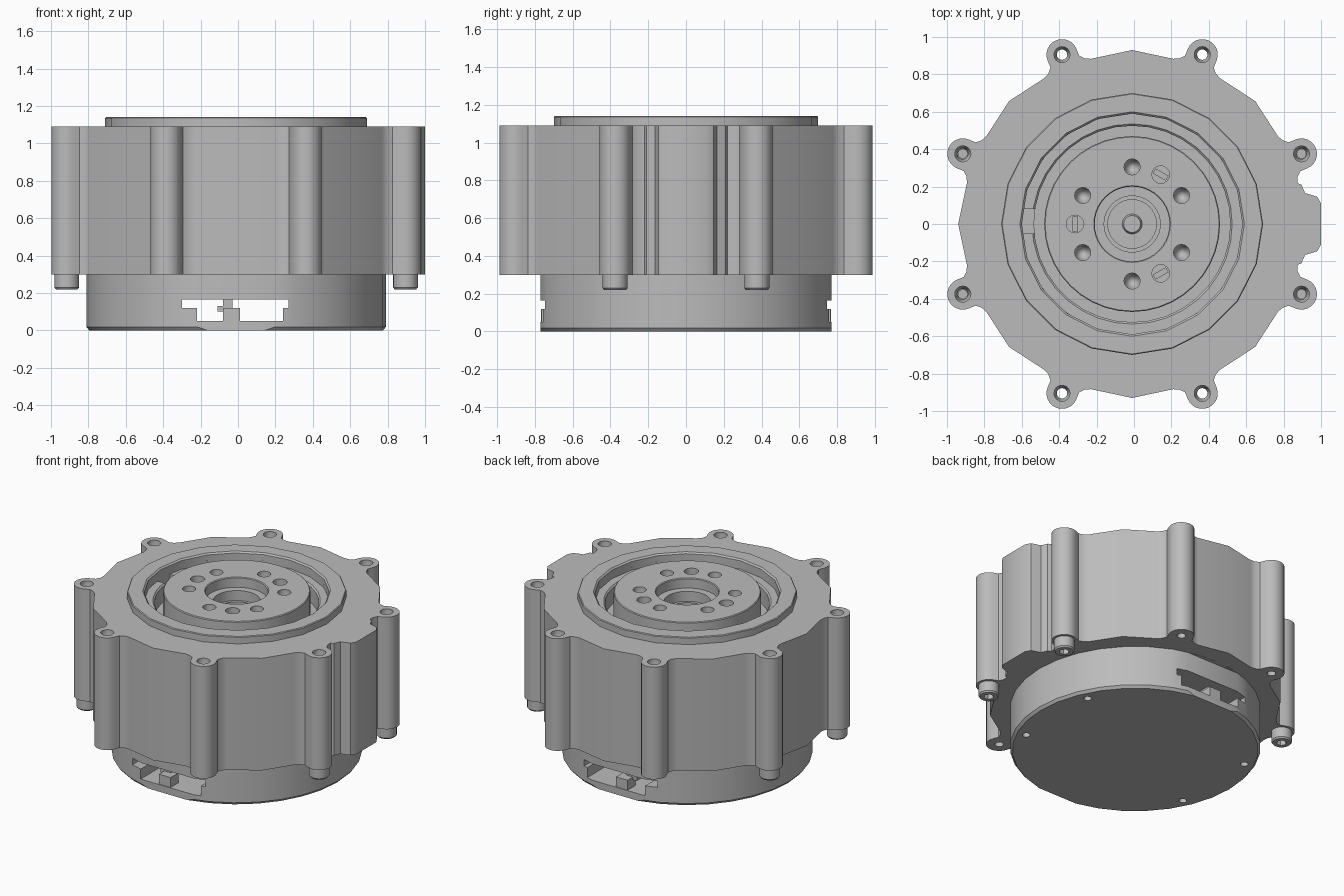
import bpy, bmesh
from math import sin, cos, pi, radians
from mathutils import Matrix

if "Cube" in bpy.data.objects:
    bpy.data.objects.remove(bpy.data.objects["Cube"])

CX = -0.01          # axis of the round parts
LUG_R = 0.98        # lug circle radius

grey = bpy.data.materials.new("satin_grey")
grey.use_nodes = True
COLOR = (0.5, 0.5, 0.5, 1)
grey.diffuse_color = COLOR
grey.node_tree.nodes["Principled BSDF"].inputs["Base Color"].default_value = COLOR


def make(name, bm):
    bmesh.ops.recalc_face_normals(bm, faces=bm.faces)
    mesh = bpy.data.meshes.new(name)
    bm.to_mesh(mesh)
    bm.free()
    mesh.materials.append(grey)
    ob = bpy.data.objects.new(name, mesh)
    bpy.context.collection.objects.link(ob)
    return ob


def prism(name, points, z0, z1):
    bm = bmesh.new()
    face = bm.faces.new([bm.verts.new((x + CX, y, z0)) for x, y in points])
    up = bmesh.ops.extrude_face_region(bm, geom=[face])["geom"]
    bmesh.ops.translate(bm, vec=(0, 0, z1 - z0),
                        verts=[v for v in up if isinstance(v, bmesh.types.BMVert)])
    return make(name, bm)


def lathe(name, profile, sides, x=0, y=0, closed=False):
    """Spin (radius, z) points round a vertical axis."""
    bm = bmesh.new()
    vs = [bm.verts.new((r, 0, z)) for r, z in profile]
    pairs = list(zip(vs, vs[1:])) + ([(vs[-1], vs[0])] if closed else [])
    edges = [bm.edges.new(p) for p in pairs]
    bmesh.ops.spin(bm, geom=vs + edges, axis=(0, 0, 1), cent=(0, 0, 0),
                   angle=2 * pi, steps=sides, use_duplicate=False)
    bmesh.ops.remove_doubles(bm, verts=bm.verts, dist=1e-5)
    bmesh.ops.translate(bm, vec=(x + CX, y, 0), verts=bm.verts)
    return make(name, bm)


def rod(name, x, y, r, z0, z1, sides=16):
    return lathe(name, [(0, z0), (r, z0), (r, z1), (0, z1)], sides, x, y)


def box(name, x0, x1, y0, y1, z0, z1, turn=0):
    bm = bmesh.new()
    bmesh.ops.create_cube(bm, size=1)
    bmesh.ops.scale(bm, vec=(x1 - x0, y1 - y0, z1 - z0), verts=bm.verts)
    bmesh.ops.translate(bm, vec=((x0 + x1) / 2, (y0 + y1) / 2, (z0 + z1) / 2),
                        verts=bm.verts)
    bmesh.ops.rotate(bm, matrix=Matrix.Rotation(turn, 3, 'Z'), verts=bm.verts)
    bmesh.ops.translate(bm, vec=(CX, 0, 0), verts=bm.verts)
    return make(name, bm)


def finish(ob, cutters=()):
    for c in cutters:
        mod = ob.modifiers.new("cut", 'BOOLEAN')
        mod.operation, mod.solver, mod.object = 'DIFFERENCE', 'EXACT', c
    bpy.ops.object.select_all(action='DESELECT')
    ob.select_set(True)
    bpy.context.view_layer.objects.active = ob
    bpy.ops.object.convert(target='MESH')
    bpy.ops.object.shade_smooth_by_angle(angle=radians(32))
    for c in cutters:
        bpy.data.objects.remove(c)


def polar(r, deg):
    return r * cos(radians(deg)), r * sin(radians(deg))


# Housing outline: eight lugs joined by shallow arcs, with a tab on the left
neck = [(0.9, 0.135), (0.915, 0.105), (0.94, 0.083)]
tip = [(LUG_R + 0.083 * cos(a * pi / 12), 0.083 * sin(a * pi / 12)) for a in range(-6, 7)]
lug = [(d, -t) for d, t in neck] + tip + neck[::-1]
tab = [(0.905, 0.21), (0.925, 0.165), (0.96, 0.155), (0.99, 0.145), (1.01, 0.11)]
outline = [(x, -y) for x, y in tab] + tab[::-1]
lugs = [22.5 + 45 * k for k in range(8)]
for k, deg in enumerate(lugs):
    c, s = polar(1, deg)
    outline += [(d * c - t * s, d * s + t * c) for d, t in lug]
    if k < 7:
        outline.append(polar(0.93, deg + 22.5))

housing = prism("housing", outline, 0.3, 1.09)
cuts = [rod("recess_cutter", 0, 0, 0.59, 0.95, 1.3, 36)]
for deg in lugs:
    x, y = polar(LUG_R, deg)
    cuts.append(lathe("lug_cutter", [(0, 0.2), (0.028, 0.2), (0.028, 1.0), (0.043, 1.03),
                                     (0.043, 1.2), (0, 1.2)], 16, x, y))
finish(housing, cuts)

# Raised rim round the top opening
finish(lathe("top_rim", [(0.59, 1.05), (0.7, 1.05), (0.7, 1.135), (0.695, 1.14),
                         (0.6, 1.14), (0.59, 1.13)], 20, closed=True))

# Seal ring in the recess, notched on one side
ring = lathe("seal_ring", [(0.525, 0.94), (0.592, 0.94), (0.592, 1.07), (0.535, 1.07),
                           (0.525, 1.06)], 36, closed=True)
finish(ring, [box("notch_cutter", -0.59, -0.5, -0.05, 0.08, 1.0, 1.2)])

# Output hub with stepped bore and bolt circle
hub = lathe("output_hub", [(0, 0.94), (0.47, 0.94), (0.47, 1.135), (0.465, 1.14),
                           (0.205, 1.14), (0.2, 1.135), (0.2, 1.07), (0.15, 1.07),
                           (0.15, 1.0), (0.13, 1.0), (0.13, 0.98), (0.053, 0.98),
                           (0.045, 1.0), (0, 1.0)], 40)
cuts = []
for deg in range(30, 390, 60):
    x, y = polar(0.305, deg)
    cuts.append(lathe("bolt_cutter", [(0, 1.0), (0.028, 1.03), (0.043, 1.06),
                                      (0.043, 1.2), (0, 1.2)], 16, x, y))
pins = (60, 180, 300)
cuts += [rod("pin_cutter", *polar(0.305, d), 0.047, 1.03, 1.2) for d in pins]
finish(hub, cuts)
for d in pins:
    finish(box("hub_pin", 0.29, 0.32, -0.04, 0.04, 1.02, 1.09, radians(d)))

# Rear cover: bevelled can with flats and a connector window front and back
cover = lathe("rear_cover", [(0, 0), (0.785, 0), (0.8, 0.018), (0.8, 0.31), (0, 0.31)], 32)
cuts = [box("upper_window_cutter", -0.29, 0.28, -1, 1, 0.12, 0.165),
        box("lower_window_cutter", -0.21, 0.25, -1, 1, 0.05, 0.14)]
for s in (-1, 1):
    cuts.append(box("flat_cutter", -1, 1, s * 0.87 - 0.1, s * 0.87 + 0.1, -0.1, 0.299))
    for deg in (25, 155):
        x, y = polar(0.72, s * deg)
        cuts.append(rod("cover_hole_cutter", x, y, 0.025, -0.1, 0.04, 12))
finish(cover, cuts)

# Connector posts inside each window
for s, side in ((-1, "front"), (1, "back")):
    for part, x0, x1, d, z0, z1 in (("post", -0.07, 0.02, 0.72, 0.02, 0.12),
                                    ("clip", -0.1, -0.02, 0.66, 0.1, 0.13),
                                    ("pin", -0.07, -0.02, 0.66, 0.1, 0.17)):
        finish(box(f"{side}_connector_{part}", x0, x1, s * d - 0.045, s * d + 0.045, z0, z1))

# Cap screws under the four side lugs
for deg in (22.5, 157.5, 202.5, 337.5):
    x, y = polar(LUG_R, deg)
    screw = lathe("cap_screw", [(0, 0.22), (0.058, 0.22), (0.066, 0.23), (0.066, 0.301),
                                (0.026, 0.301), (0.026, 0.9), (0, 0.9)], 20, x, y)
    finish(screw, [rod("socket_cutter", x, y, 0.033, 0.1, 0.26, 6)])
